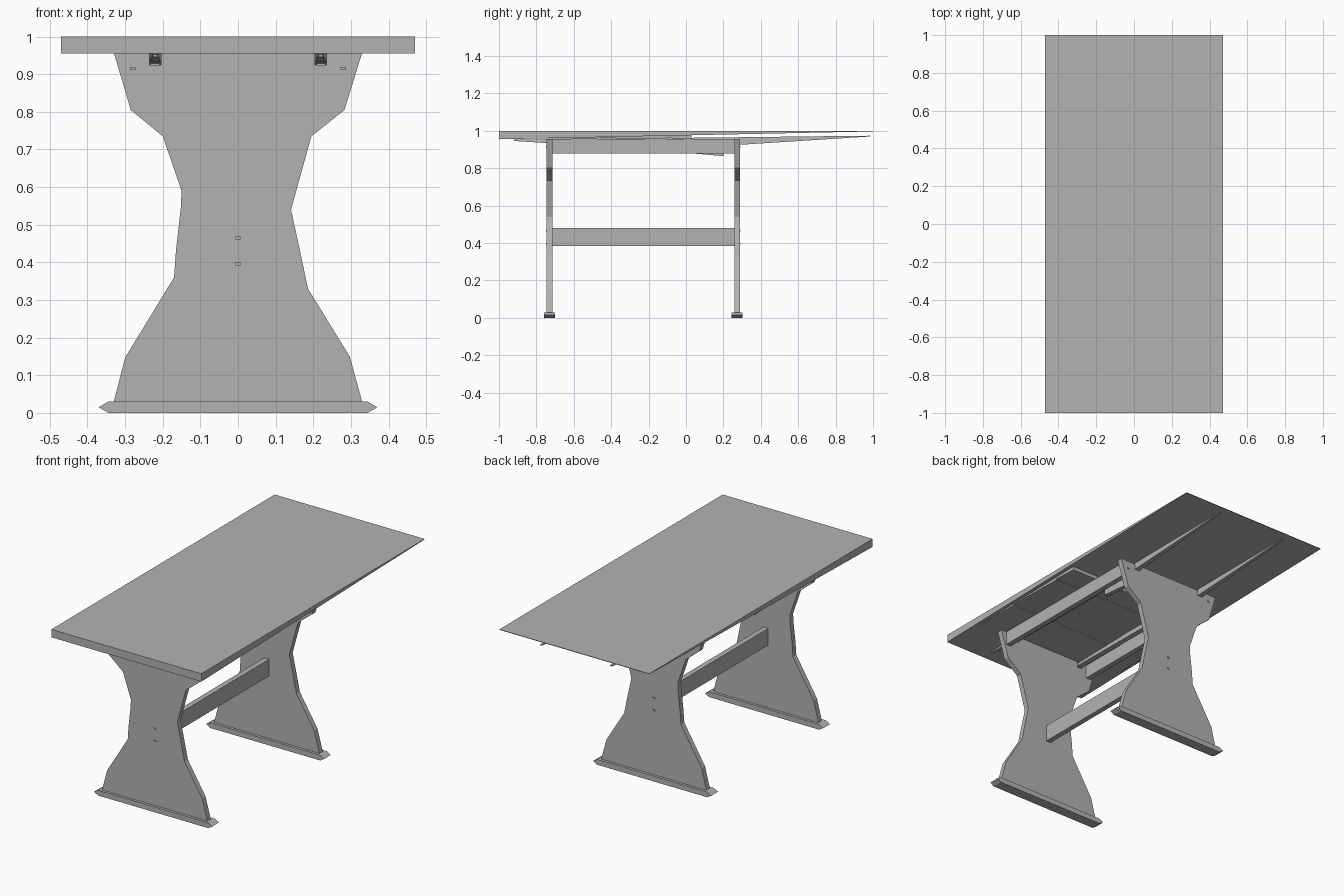
import bpy, bmesh
from mathutils import Vector

cube = bpy.data.objects.get("Cube")
if cube:
    bpy.data.objects.remove(cube, do_unlink=True)

grey = bpy.data.materials.new("plain_grey")
grey.use_nodes = True
grey.diffuse_color = (0.45, 0.45, 0.45, 1)
grey.node_tree.nodes["Principled BSDF"].inputs["Base Color"].default_value = grey.diffuse_color


def extrude(name, profile, axis, start, end, tip=None):
    """Extrude a closed 2D profile: xz along y, or yz along x."""
    bm = bmesh.new()
    if axis == "y":
        pts = [Vector((a, start, b)) for a, b in profile]
        shift = Vector((0, end - start, 0))
    else:
        pts = [Vector((start, a, b)) for a, b in profile]
        shift = Vector((end - start, 0, 0))
    face = bm.faces.new([bm.verts.new(p) for p in pts])
    moved = bmesh.ops.extrude_face_region(bm, geom=[face])["geom"]
    bmesh.ops.translate(bm, vec=shift, verts=[g for g in moved if isinstance(g, bmesh.types.BMVert)])
    if tip:
        centre = (start + end) / 2
        for v in bm.verts:
            if abs(v.co.y) > 0.9:
                v.co.x = centre + (v.co.x - centre) * tip
    bmesh.ops.recalc_face_normals(bm, faces=bm.faces)
    mesh = bpy.data.meshes.new(name)
    bm.to_mesh(mesh)
    bm.free()
    mesh.materials.append(grey)
    obj = bpy.data.objects.new(name, mesh)
    bpy.context.collection.objects.link(obj)
    return obj


def box(name, x, y, z):
    return extrude(name, [(x[0], z[0]), (x[1], z[0]), (x[1], z[1]), (x[0], z[1])], "y", *y)


# Table top: a wedge, thick at the front and thin at the back
extrude("table_top", [(-1, 0.955), (-1, 1), (1, 1), (1, 0.997)], "x", -0.47, 0.47)

# Leaf boards under the top, each with a step at its back end
for i, (y0, y1) in enumerate([(-0.95, -0.47), (-0.47, -0.11), (-0.11, 0.03)]):
    extrude(f"leaf_board_{i}", [(y0, 0.962), (y1, 0.956), (y1, 0.985), (y0, 0.98)], "x", -0.45, 0.45)

# Trestle legs with waisted outline and notches for the runners
right_edge = [(0.33, 0.03), (0.297, 0.15), (0.186, 0.33), (0.165, 0.43), (0.141, 0.54),
              (0.195, 0.735), (0.283, 0.805), (0.33, 0.957)]
left_edge = [(-0.33, 0.957), (-0.285, 0.805), (-0.2, 0.735), (-0.15, 0.59), (-0.152, 0.545),
             (-0.165, 0.43), (-0.17, 0.36), (-0.3, 0.147), (-0.33, 0.03)]
notch = [(0.235, 0.957), (0.235, 0.925), (0.205, 0.925), (0.205, 0.957)]
leg_outline = right_edge + notch + [(-x, z) for x, z in reversed(notch)] + left_edge
foot_outline = [(-0.345, 0), (0.345, 0), (0.37, 0.015), (0.345, 0.03), (-0.345, 0.03), (-0.37, 0.015)]

for side, y, out in (("front", -0.73, -1), ("back", 0.273, 1)):
    extrude(f"{side}_leg", leg_outline, "y", y - 0.015, y + 0.015)
    extrude(f"{side}_foot", foot_outline, "y", y - 0.03, y + 0.03)
    # Small screw heads on the outer face
    for i, (x, z) in enumerate([(-0.28, 0.915), (0.28, 0.915), (0, 0.465), (0, 0.396)]):
        box(f"{side}_screw_{i}", (x - 0.007, x + 0.007), (y, y + out * 0.019), (z - 0.004, z + 0.004))

# Stretcher between the legs
box("stretcher", (-0.015, 0.015), (-0.72, 0.262), (0.385, 0.48))

# Side aprons and tapering draw runners
runner = [(-0.92, 0.946), (-0.72, 0.933), (0.28, 0.925), (0.985, 0.97), (0.985, 0.974),
          (0.03, 0.963), (-0.92, 0.953)]
for side, s in (("left", 1), ("right", -1)):
    box(f"{side}_apron", (s * 0.28 - 0.015, s * 0.28 + 0.015), (-0.72, 0.262), (0.88, 0.957))
    extrude(f"{side}_runner", runner, "x", s * 0.22 - 0.015, s * 0.22 + 0.015, tip=0.4)
    # Stop block under the runner
    extrude(f"{side}_stop", [(0.03, 0.88), (0.2, 0.865), (0.2, 0.94), (0.03, 0.94)], "x",
            s * 0.22 - 0.012, s * 0.22 + 0.012)
